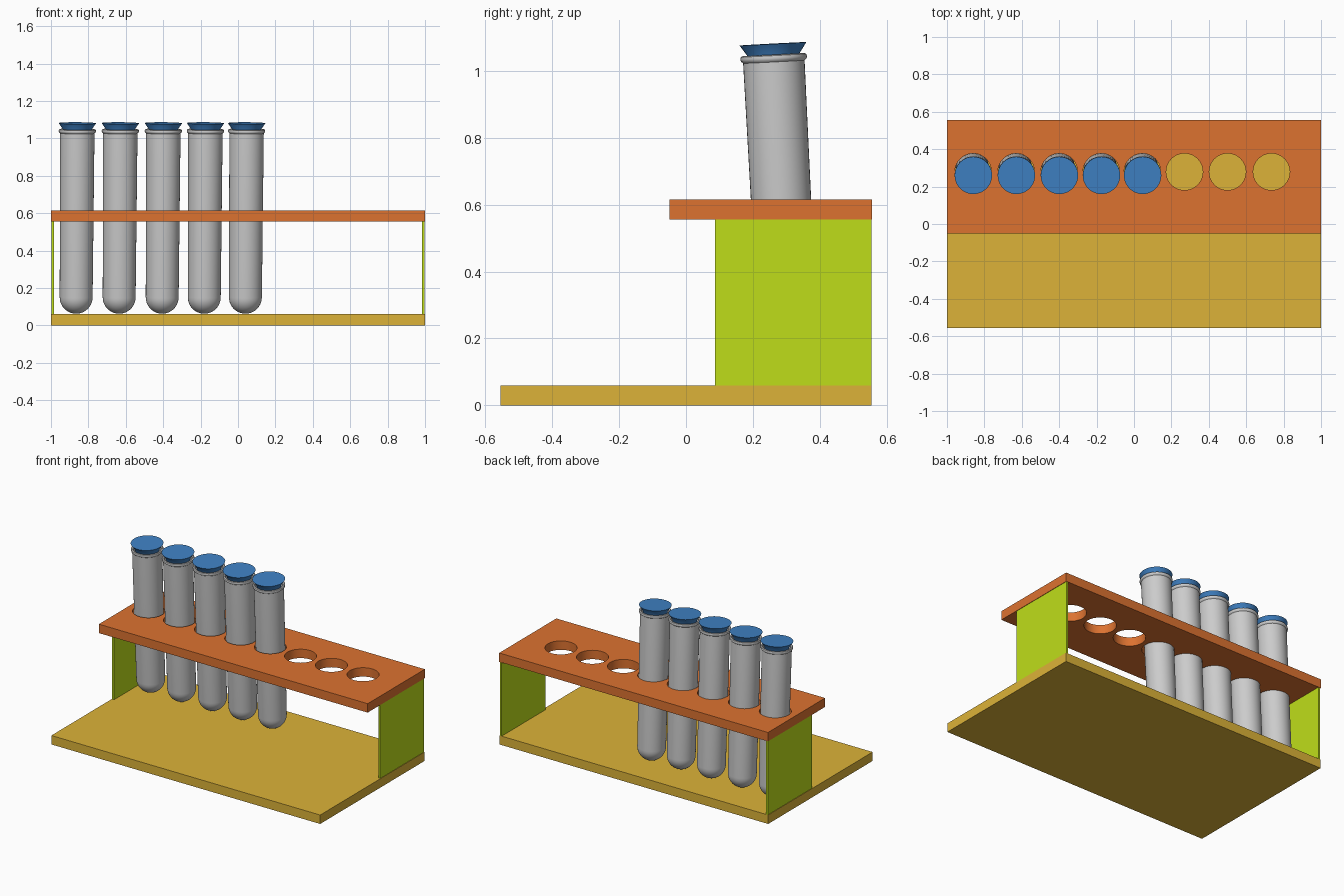
import bpy, bmesh, math
from mathutils import Vector

if "Cube" in bpy.data.objects:
    bpy.data.objects.remove(bpy.data.objects["Cube"])


def material(name, rgb):
    m = bpy.data.materials.new(name)
    m.diffuse_color = (*rgb, 1)
    m.use_nodes = True
    m.node_tree.nodes["Principled BSDF"].inputs["Base Color"].default_value = m.diffuse_color
    return m


GOLD = material("gold", (0.72, 0.45, 0.04))
ORANGE = material("orange", (0.72, 0.17, 0.03))
LIME = material("lime", (0.52, 0.73, 0.01))
BLUE = material("blue", (0.05, 0.22, 0.55))


def finish(bm, name, mat=None):
    bmesh.ops.recalc_face_normals(bm, faces=bm.faces)
    me = bpy.data.meshes.new(name)
    bm.to_mesh(me)
    bm.free()
    ob = bpy.data.objects.new(name, me)
    bpy.context.collection.objects.link(ob)
    if mat:
        me.materials.append(mat)
    return ob


def box(name, lo, hi, mat):
    bm = bmesh.new()
    bmesh.ops.create_cube(bm, size=1)
    lo, hi = Vector(lo), Vector(hi)
    for v in bm.verts:
        v.co = (lo + hi) / 2 + v.co * (hi - lo)
    return finish(bm, name, mat)


def smooth(ob):
    bpy.ops.object.select_all(action='DESELECT')
    ob.select_set(True)
    bpy.context.view_layer.objects.active = ob
    bpy.ops.object.shade_smooth_by_angle(angle=math.radians(40))


def lathe(name, profile, mat=None, steps=40):
    # spin an (r, z) profile around the z axis
    bm = bmesh.new()
    vs = [bm.verts.new((r, 0, z)) for r, z in profile]
    es = [bm.edges.new(p) for p in zip(vs, vs[1:])]
    bmesh.ops.spin(bm, geom=vs + es, axis=(0, 0, 1), cent=(0, 0, 0),
                   angle=math.tau, steps=steps)
    bmesh.ops.remove_doubles(bm, verts=bm.verts, dist=1e-4)
    ob = finish(bm, name, mat)
    smooth(ob)
    return ob


def bowl(r, z0, n=10):
    # quarter-circle profile for a round tube bottom
    return [(r * math.sin(a), z0 + r - r * math.cos(a))
            for a in (i * math.pi / 2 / n for i in range(n + 1))]


# base board and end panels
box("base", (-1, -0.555, 0), (1, 0.555, 0.06), GOLD)
for side, x in (("left", -0.99), ("right", 0.99)):
    box(side + "_panel", (x - 0.007, 0.087, 0.06), (x + 0.007, 0.555, 0.557), LIME)

# perforated shelf
HOLES = [-0.86, -0.63, -0.40, -0.175, 0.045, 0.27, 0.50, 0.735]
shelf = box("shelf", (-1, -0.05, 0.556), (1, 0.557, 0.616), ORANGE)
bm = bmesh.new()
for x in HOLES:
    res = bmesh.ops.create_cone(bm, cap_ends=True, segments=40,
                                radius1=0.098, radius2=0.098, depth=0.3)
    bmesh.ops.translate(bm, verts=res["verts"], vec=(x, 0.279, 0.586))
cutter = finish(bm, "hole_cutter")
cutter.hide_render = True
mod = shelf.modifiers.new("holes", 'BOOLEAN')
mod.object, mod.operation, mod.solver = cutter, 'DIFFERENCE', 'EXACT'
bpy.context.view_layer.objects.active = shelf
bpy.ops.object.modifier_apply(modifier="holes")
bpy.data.objects.remove(cutter)
smooth(shelf)

# leaning test tubes: outer wall, rolled rim, inner wall
tube_profile = (bowl(0.088, 0)
                + [(0.092, 0.966), (0.098, 0.971), (0.1, 0.978), (0.098, 0.985),
                   (0.092, 0.988), (0.084, 0.984)]
                + bowl(0.08, 0.008)[::-1])
# flared stopper with a short plug
stopper_profile = [(0, 1.02), (0.1, 1.02), (0.077, 0.986), (0.072, 0.96), (0, 0.96)]

for i, x in enumerate(HOLES[:5], 1):
    for part, prof, mat in (("tube", tube_profile, None),
                            ("stopper", stopper_profile, BLUE)):
        ob = lathe(f"{part}_{i}", prof, mat)
        ob.location = (x - 0.006, 0.313, 0.063)
        ob.rotation_euler = (0.052, 0.007, 0)
